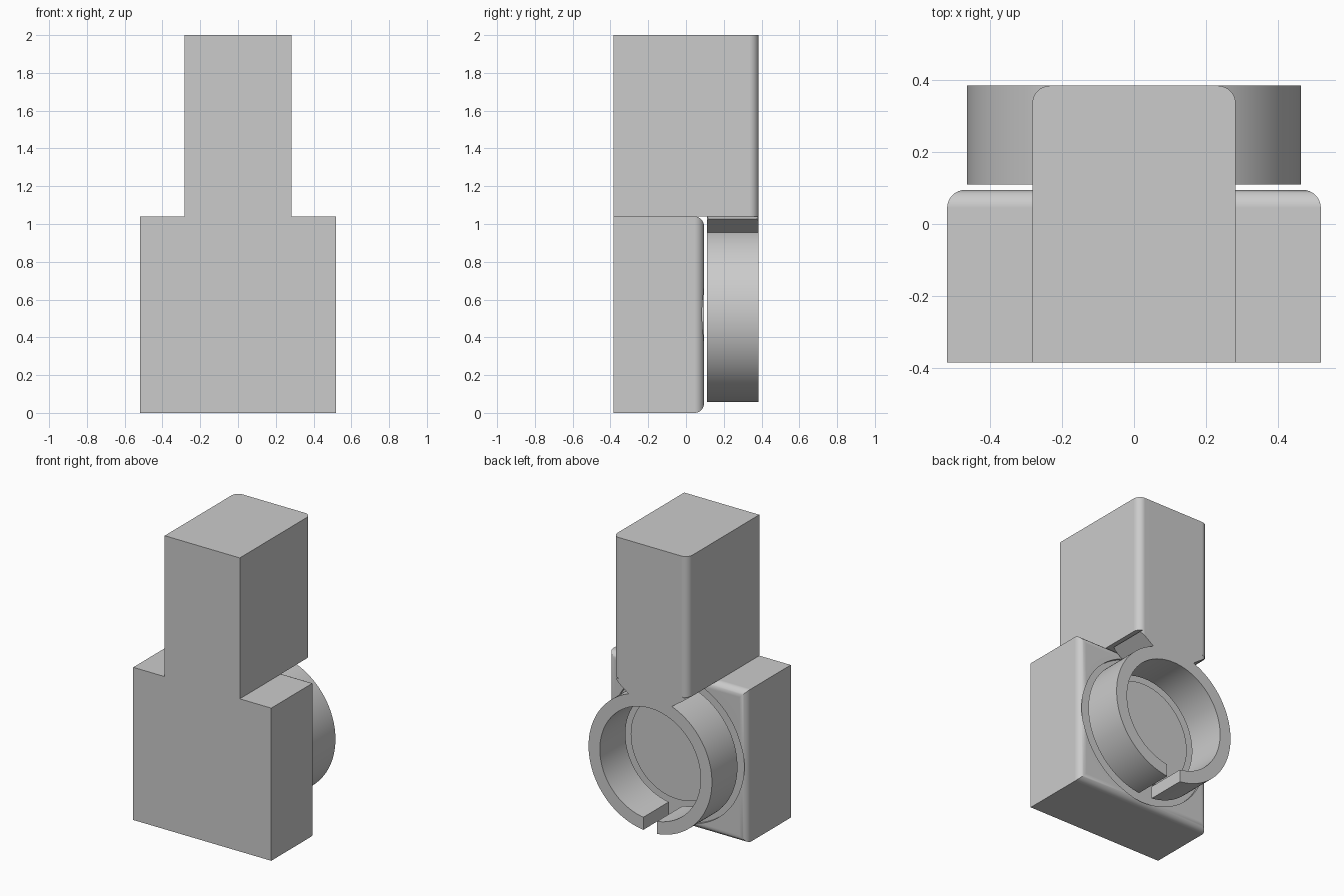
import bpy, bmesh, math
from mathutils import Vector

old = bpy.data.objects.get("Cube")
if old:
    bpy.data.objects.remove(old, do_unlink=True)

grey = bpy.data.materials.new("plain_grey")
grey.use_nodes = True
COLOUR = (0.6, 0.6, 0.6, 1.0)
grey.diffuse_color = COLOUR
grey.node_tree.nodes["Principled BSDF"].inputs["Base Color"].default_value = COLOUR

# Shared dimensions
FRONT, BACK = -0.385, 0.385
BODY_HALF, BODY_TOP, BODY_BACK = 0.52, 1.04, 0.095
POST_HALF, FILLET = 0.283, 0.05
RING_FRONT, RING_Z, RING_OUT, RING_IN = 0.11, 0.52, 0.465, 0.38


def finish(name, bm):
    bmesh.ops.recalc_face_normals(bm, faces=bm.faces[:])
    mesh = bpy.data.meshes.new(name)
    bm.to_mesh(mesh)
    bm.free()
    mesh.materials.append(grey)
    obj = bpy.data.objects.new(name, mesh)
    bpy.context.collection.objects.link(obj)
    return obj


def rounded_box(half, y0, y1, z0, z1, rule):
    """Box whose edges picked by rule(a, b) are rounded."""
    bm = bmesh.new()
    bmesh.ops.create_cube(bm, size=1)
    for v in bm.verts:
        v.co = (v.co.x * 2 * half,
                y1 if v.co.y > 0 else y0,
                z1 if v.co.z > 0 else z0)
    edges = [e for e in bm.edges if rule(e.verts[0].co, e.verts[1].co)]
    bmesh.ops.bevel(bm, geom=edges, offset=FILLET, segments=8,
                    profile=0.5, affect='EDGES')
    return bm


def band(name, r_out, r_in, half_gap, y0, y1, steps=128):
    """Ring about the y axis, with a parallel-sided slot at the bottom."""
    bm = bmesh.new()
    rows = []
    for r in (r_out, r_in):
        start = math.asin(half_gap / r)
        row = []
        for i in range(steps + 1):
            a = start + (2 * math.pi - 2 * start) * i / steps
            row.append(bm.verts.new((r * math.sin(a), y0, RING_Z - r * math.cos(a))))
        rows.append(row)
    outer, inner = rows
    for i in range(steps):
        bm.faces.new((outer[i], outer[i + 1], inner[i + 1], inner[i]))
    bmesh.ops.remove_doubles(bm, verts=bm.verts[:], dist=1e-5)
    out = bmesh.ops.extrude_face_region(bm, geom=bm.faces[:], use_keep_orig=True)
    moved = [g for g in out["geom"] if isinstance(g, bmesh.types.BMVert)]
    bmesh.ops.translate(bm, verts=moved, vec=(0, y1 - y0, 0))
    return finish(name, bm)


def on_back(a, b):
    return a.y > 0 and b.y > 0


def back_upright(a, b):
    return on_back(a, b) and abs(a.x - b.x) < 1e-4


# Lower body, with every edge of its back face rounded
body = finish("lower_body", rounded_box(
    BODY_HALF, FRONT, BODY_BACK, 0, BODY_TOP, on_back))

# Shallow circular groove in the back of the body
cutter = band("groove_cutter", 0.5, 0.35, 0, BODY_BACK - 0.02, BODY_BACK + 0.05)
cutter.hide_render = True
groove = body.modifiers.new("groove", 'BOOLEAN')
groove.operation = 'DIFFERENCE'
groove.solver = 'EXACT'
groove.object = cutter
bpy.context.view_layer.objects.active = body
bpy.ops.object.modifier_apply(modifier=groove.name)
bpy.data.objects.remove(cutter, do_unlink=True)

# Upper post, with rounded back uprights
post = finish("upper_post", rounded_box(
    POST_HALF, FRONT, BACK, BODY_TOP, 2.0, back_upright))

# Tapered neck joining the post to the ring
bm = rounded_box(POST_HALF, RING_FRONT, BACK, 0.93, BODY_TOP, back_upright)
for side in (-1, 1):
    bmesh.ops.recalc_face_normals(bm, faces=bm.faces[:])
    cut = bmesh.ops.bisect_plane(
        bm, geom=bm.verts[:] + bm.edges[:] + bm.faces[:],
        plane_co=(side * POST_HALF, 0, BODY_TOP),
        plane_no=Vector((side * 0.085, 0, -0.12)).normalized(), clear_outer=True)
    rim = [g for g in cut["geom_cut"] if isinstance(g, bmesh.types.BMEdge)]
    bmesh.ops.holes_fill(bm, edges=rim)
neck = finish("ring_neck", bm)

# Slotted ring behind the body
ring = band("slotted_ring", RING_OUT, RING_IN, 0.052, RING_FRONT, BACK)

# Smooth curved faces, crisp edges
bpy.ops.object.select_all(action='DESELECT')
for obj in (body, post, neck, ring):
    obj.select_set(True)
bpy.context.view_layer.objects.active = body
bpy.ops.object.shade_smooth_by_angle(angle=math.radians(30))
for obj in (body, post, neck, ring):
    weighted = obj.modifiers.new("even_normals", 'WEIGHTED_NORMAL')
    weighted.keep_sharp = True
